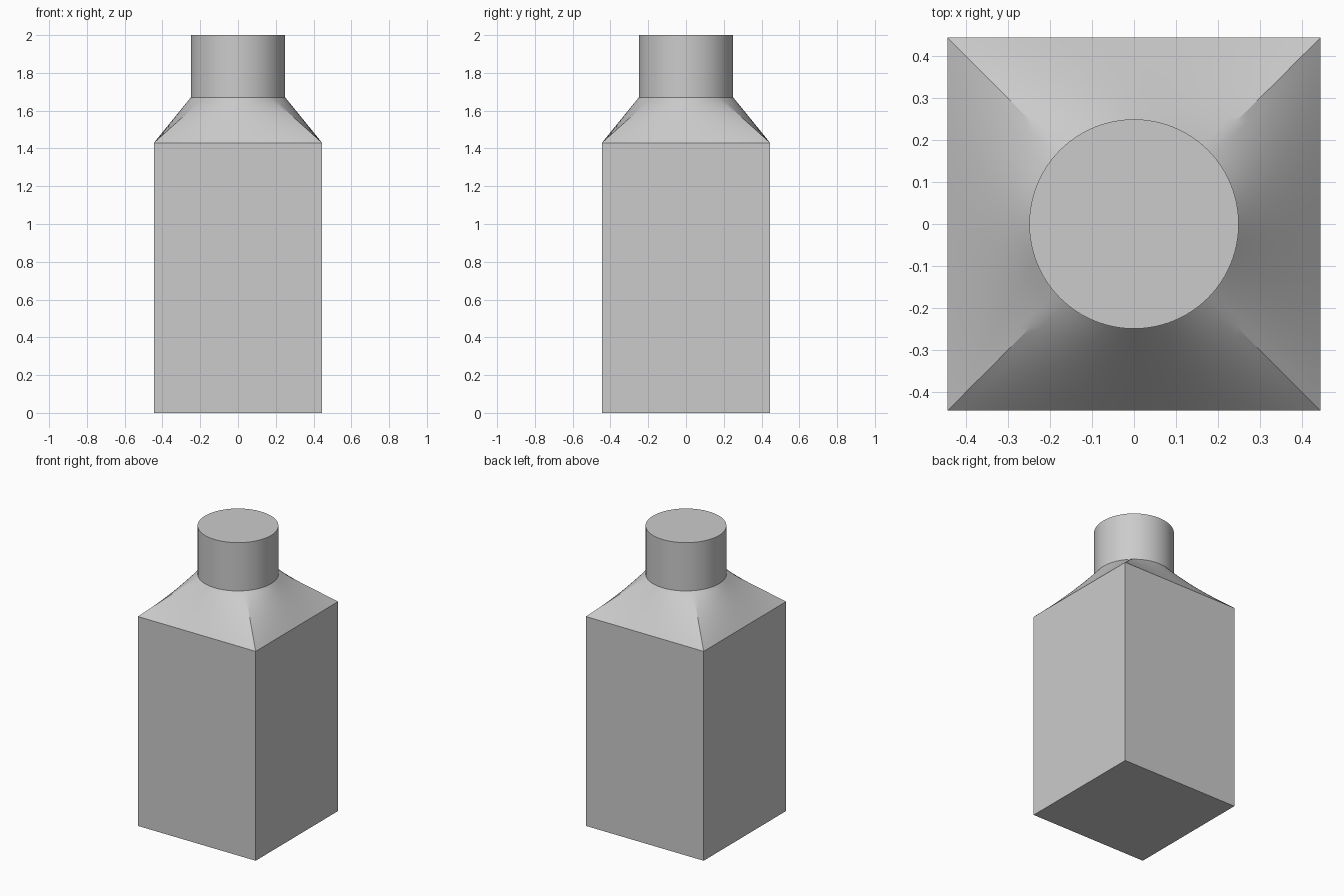
import bpy
import bmesh
from math import cos, sin, pi, radians
from mathutils import Vector

HALF, RADIUS = 0.445, 0.25
BODY_TOP, NECK_BASE, TOP = 1.43, 1.67, 2.0
PER_SIDE, ROWS = 24, 12

if "Cube" in bpy.data.objects:
    bpy.data.objects.remove(bpy.data.objects["Cube"])

grey = bpy.data.materials.new("light grey")
grey.use_nodes = True
colour = (0.6, 0.6, 0.6, 1)
grey.diffuse_color = colour
grey.node_tree.nodes["Principled BSDF"].inputs["Base Color"].default_value = colour


def square_ring(z, steps):
    corners = [Vector((x * HALF, y * HALF, z)) for x, y in ((1, -1), (1, 1), (-1, 1), (-1, -1))]
    return [corners[s].lerp(corners[(s + 1) % 4], i / steps) for s in range(4) for i in range(steps)]


def circle_ring(z):
    count = 4 * PER_SIDE
    angles = [-pi / 4 + 2 * pi * i / count for i in range(count)]
    return [Vector((RADIUS * cos(a), RADIUS * sin(a), z)) for a in angles]


def loft(name, rings, cap_bottom=False, cap_top=False):
    """Bridge matching rings, bottom to top, into one shell."""
    bm = bmesh.new()
    loops = [[bm.verts.new(p) for p in ring] for ring in rings]
    for low, high in zip(loops, loops[1:]):
        for i in range(len(low)):
            j = (i + 1) % len(low)
            bm.faces.new((low[i], low[j], high[j], high[i]))
    if cap_bottom:
        bm.faces.new(loops[0][::-1])
    if cap_top:
        bm.faces.new(loops[-1])
    mesh = bpy.data.meshes.new(name)
    bm.to_mesh(mesh)
    bm.free()
    mesh.materials.append(grey)
    obj = bpy.data.objects.new(name, mesh)
    bpy.context.collection.objects.link(obj)
    bpy.ops.object.select_all(action='DESELECT')
    obj.select_set(True)
    bpy.context.view_layer.objects.active = obj
    bpy.ops.object.shade_smooth_by_angle(angle=radians(25))
    return obj


# Square body
loft("body", [square_ring(0, 1), square_ring(BODY_TOP, 1)], cap_bottom=True)

# Shoulder blending from square to round
lower, upper = square_ring(BODY_TOP, PER_SIDE), circle_ring(NECK_BASE)
loft("shoulder", [[a.lerp(b, r / ROWS) for a, b in zip(lower, upper)] for r in range(ROWS + 1)])

# Round neck with a flat top
loft("neck", [circle_ring(NECK_BASE), circle_ring(TOP)], cap_top=True)
